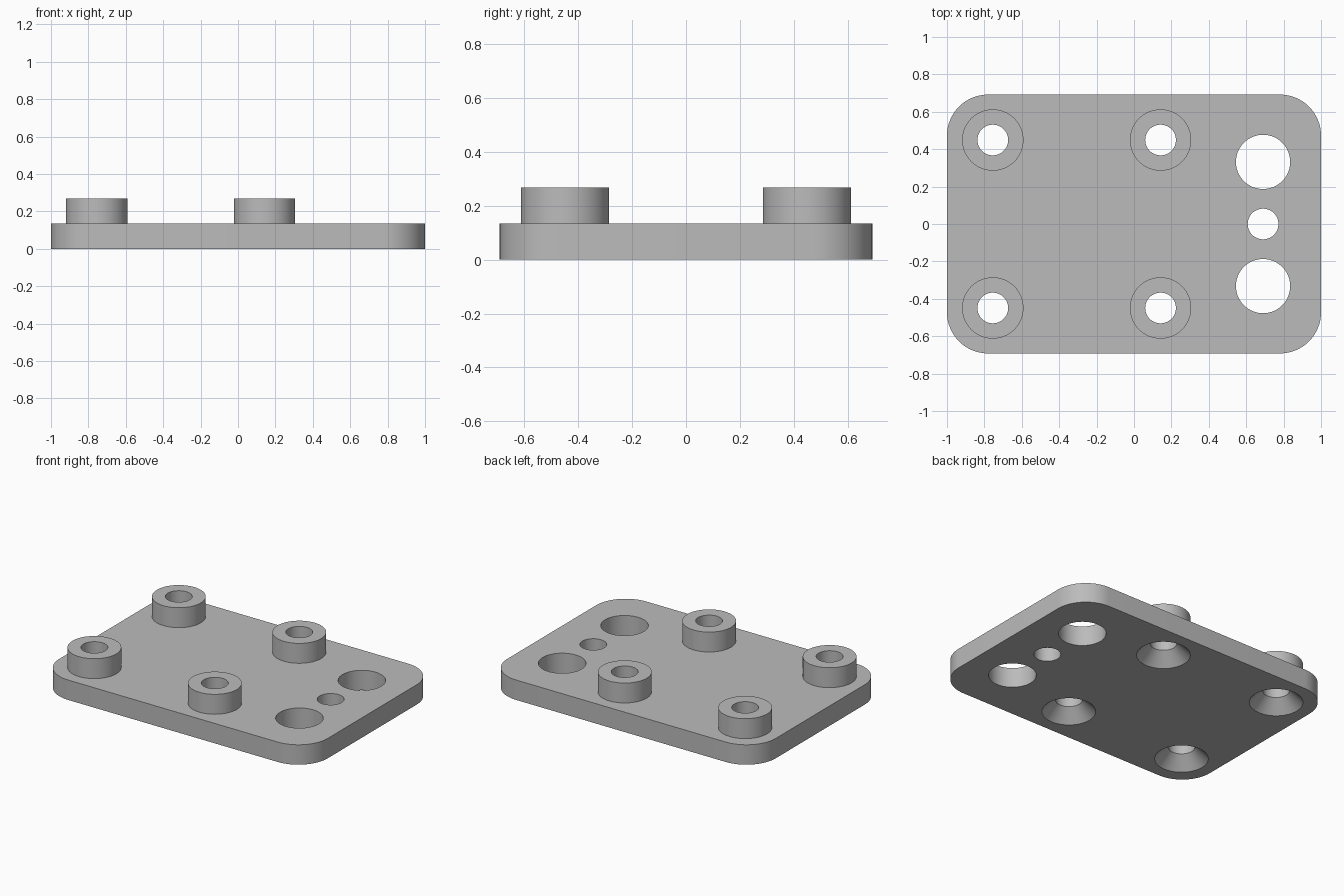
import bpy, bmesh, math

cube = bpy.data.objects.get("Cube")
if cube:
    bpy.data.objects.remove(cube, do_unlink=True)

SEGMENTS = 64
HALF_X, HALF_Y, CORNER = 1.0, 0.692, 0.22
PLATE_TOP, BOSS_TOP = 0.134, 0.268
BOLT_R, BOSS_R, PORT_R = 0.082, 0.164, 0.145
SINK_DEPTH = 0.082

grey = bpy.data.materials.new("light grey")
grey.use_nodes = True
colour = (0.50, 0.50, 0.50, 1)
grey.diffuse_color = colour
grey.node_tree.nodes["Principled BSDF"].inputs["Base Color"].default_value = colour


def make_object(name, bm):
    bmesh.ops.recalc_face_normals(bm, faces=bm.faces)
    mesh = bpy.data.meshes.new(name)
    bm.to_mesh(mesh)
    bm.free()
    mesh.materials.append(grey)
    obj = bpy.data.objects.new(name, mesh)
    bpy.context.collection.objects.link(obj)
    return obj


def lathe(name, profile, x, y, capped=False):
    """Turn a (radius, z) profile about a vertical axis at x, y."""
    bm = bmesh.new()
    rings = []
    for r, z in profile:
        angles = [math.tau * i / SEGMENTS for i in range(SEGMENTS)]
        rings.append([bm.verts.new((x + r * math.cos(a), y + r * math.sin(a), z))
                      for a in angles])
    for low, high in zip(rings, rings[1:]):
        for i in range(SEGMENTS):
            j = (i + 1) % SEGMENTS
            bm.faces.new((low[i], low[j], high[j], high[i]))
    if capped:
        bm.faces.new(rings[0])
        bm.faces.new(rings[-1])
    return make_object(name, bm)


def smooth(obj):
    bpy.ops.object.select_all(action="DESELECT")
    obj.select_set(True)
    bpy.context.view_layer.objects.active = obj
    bpy.ops.object.shade_smooth_by_angle(angle=math.radians(30))


# Base plate with rounded corners
bm = bmesh.new()
outline = []
steps = SEGMENTS // 4
for k, (sx, sy) in enumerate([(1, 1), (-1, 1), (-1, -1), (1, -1)]):
    for i in range(steps + 1):
        a = math.pi / 2 * (k + i / steps)
        outline.append(bm.verts.new((sx * (HALF_X - CORNER) + CORNER * math.cos(a),
                                     sy * (HALF_Y - CORNER) + CORNER * math.sin(a), 0)))
base = bm.faces.new(outline)
extruded = bmesh.ops.extrude_face_region(bm, geom=[base], use_keep_orig=True)
top = [v for v in extruded["geom"] if isinstance(v, bmesh.types.BMVert)]
bmesh.ops.translate(bm, verts=top, vec=(0, 0, PLATE_TOP))
plate = make_object("base_plate", bm)

# Plain through holes
cutters = []
for y, r in [(0.332, PORT_R), (0, BOLT_R), (-0.332, PORT_R)]:
    cutters.append(lathe("port_cutter", [(r, -0.1), (r, 0.3)], 0.69, y, True))

# Bosses, with bolt holes countersunk from below
for side, x in [("right", -0.755), ("left", 0.142)]:
    for end, y in [("front", -0.449), ("back", 0.449)]:
        boss = lathe(f"{end}_{side}_boss",
                     [(BOLT_R, PLATE_TOP), (BOLT_R, BOSS_TOP),
                      (BOSS_R, BOSS_TOP), (BOSS_R, PLATE_TOP)], x, y)
        smooth(boss)
        sink = [(BOLT_R + 2 * SINK_DEPTH, -SINK_DEPTH), (BOLT_R, SINK_DEPTH), (BOLT_R, 0.3)]
        cutters.append(lathe("bolt_cutter", sink, x, y, True))

# Cut the holes, bake the result and drop the cutters
for cutter in cutters:
    mod = plate.modifiers.new("hole", "BOOLEAN")
    mod.operation = "DIFFERENCE"
    mod.solver = "EXACT"
    mod.object = cutter
bpy.context.view_layer.update()
graph = bpy.context.evaluated_depsgraph_get()
baked = bpy.data.meshes.new_from_object(plate.evaluated_get(graph))
plate.modifiers.clear()
plate.data = baked
for cutter in cutters:
    bpy.data.objects.remove(cutter, do_unlink=True)
smooth(plate)
